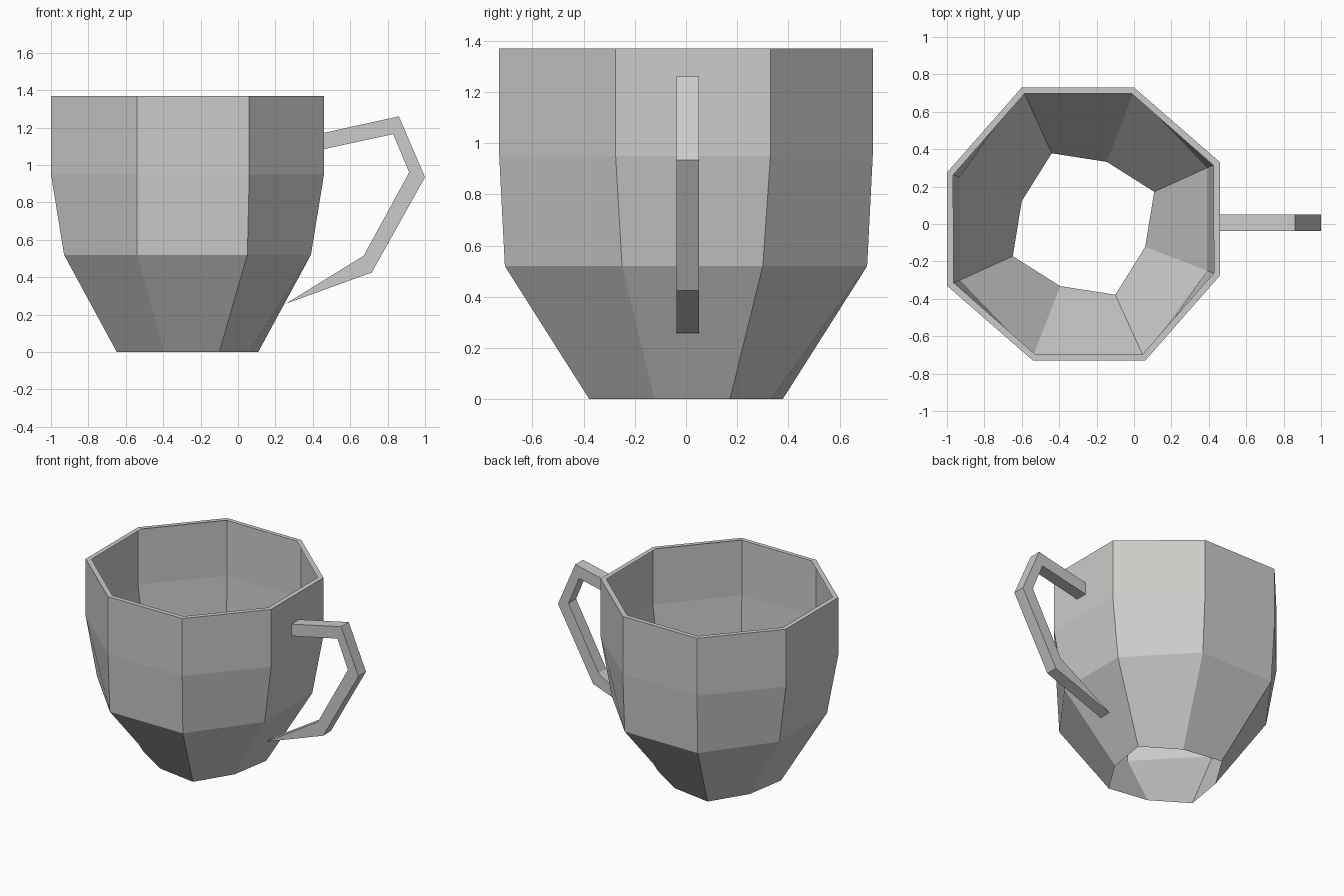
import bpy
import bmesh

if "Cube" in bpy.data.objects:
    bpy.data.objects.remove(bpy.data.objects["Cube"])

CX = -0.27  # cup axis; the handle extends towards +x

gray = bpy.data.materials.new("light_gray")
gray.diffuse_color = (0.6, 0.6, 0.585, 1.0)
gray.use_nodes = True
gray.node_tree.nodes["Principled BSDF"].inputs["Base Color"].default_value = gray.diffuse_color


def make_object(name, bm):
    mesh = bpy.data.meshes.new(name)
    bm.to_mesh(mesh)
    bm.free()
    mesh.materials.append(gray)
    obj = bpy.data.objects.new(name, mesh)
    bpy.context.collection.objects.link(obj)
    return obj


def ring(bm, z, half):
    """Eight-sided ring: four points plus the same four turned by 180 degrees."""
    points = half + [(-x, -y) for x, y in half]
    return [bm.verts.new((CX + x, y, z)) for x, y in points]


# Cup: thin open shell with a flat rim lip and a twisted, tapering, open base
rim_outer = [(0.73, 0.33), (0.27, 0.73), (-0.33, 0.73), (-0.73, 0.275)]
rim_inner = [(0.695, 0.313), (0.258, 0.697), (-0.315, 0.697), (-0.697, 0.262)]
waist = [(0.66, 0.30), (0.27, 0.708), (-0.32, 0.708), (-0.66, 0.25)]
base = [(0.378, 0.172), (0.125, 0.332), (-0.17, 0.378), (-0.33, 0.122)]
bm = bmesh.new()
rings = [ring(bm, z, half) for z, half in (
    (1.37, rim_inner), (1.37, rim_outer), (0.95, rim_outer),
    (0.52, waist), (0.0, base))]
for upper, lower in zip(rings, rings[1:]):
    for i in range(8):
        j = (i + 1) % 8
        bm.faces.new((upper[i], lower[i], lower[j], upper[j]))
make_object("cup_body", bm)

# Handle: angular bar with a pointed lower end, made from outer and inner paths
outer = [(0.46, 1.172), (0.86, 1.26), (1.0, 0.935), (0.715, 0.425), (0.255, 0.258)]
inner = [(0.46, 1.085), (0.83, 1.165), (0.915, 0.96), (0.672, 0.515)]
Y0, Y1 = -0.038, 0.05
bm = bmesh.new()


def path(points, y):
    return [bm.verts.new((x, y, z)) for x, z in points]


of, ob = path(outer, Y0), path(outer, Y1)
nf, nb = path(inner, Y0) + [of[-1]], path(inner, Y1) + [ob[-1]]
for i in range(4):
    bm.faces.new((of[i], of[i + 1], ob[i + 1], ob[i]))
    bm.faces.new((nf[i], nb[i], nb[i + 1], nf[i + 1]))
    for o, n in ((of, nf), (ob, nb)):
        corners = [o[i], o[i + 1], n[i + 1], n[i]]
        bm.faces.new(list(dict.fromkeys(corners)))
bm.faces.new((of[0], ob[0], nb[0], nf[0]))
bmesh.ops.recalc_face_normals(bm, faces=bm.faces)
make_object("handle", bm)
